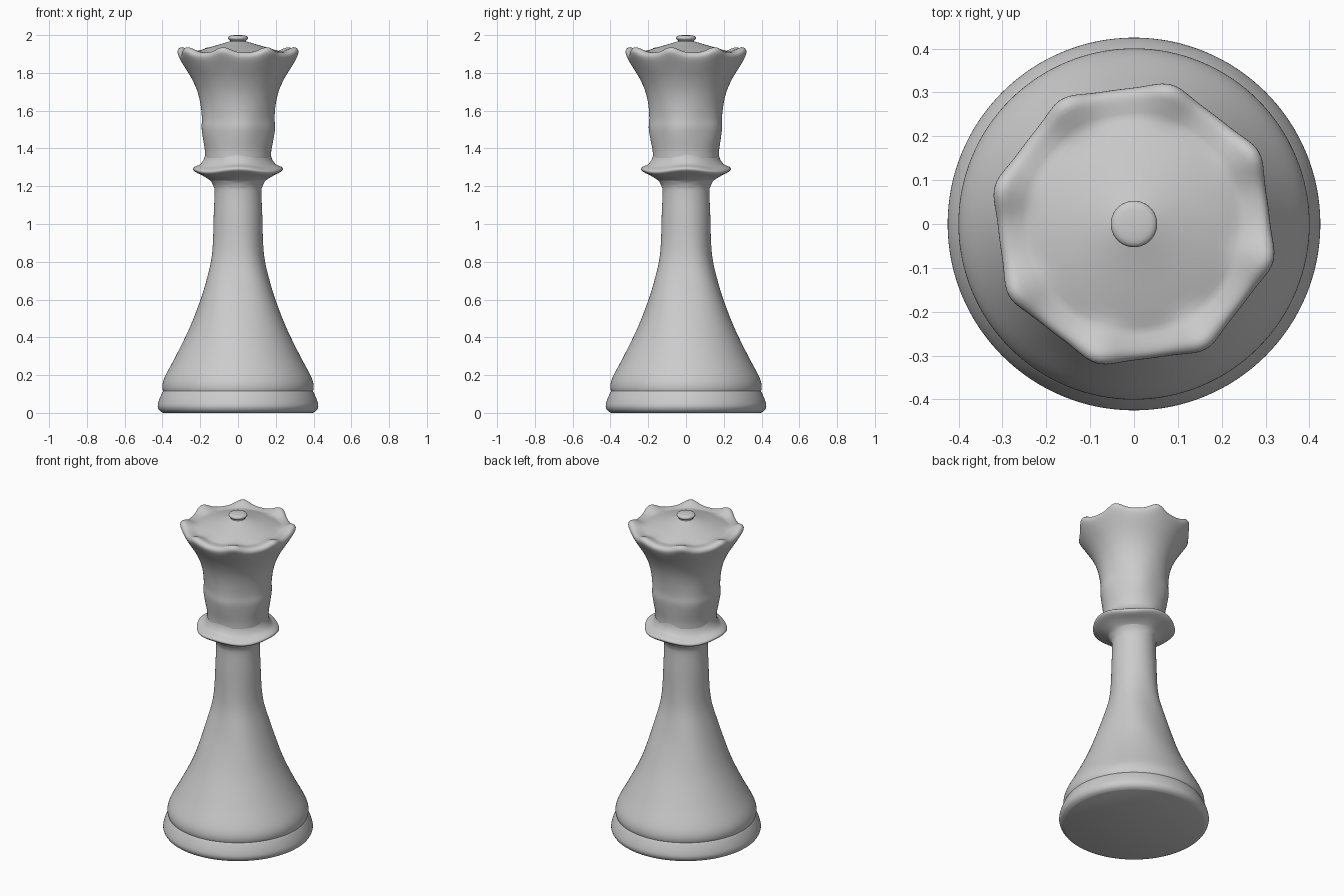
import bpy, bmesh, math
from mathutils import Vector

cube = bpy.data.objects.get("Cube")
if cube:
    bpy.data.objects.remove(cube, do_unlink=True)

grey = bpy.data.materials.new("matte_grey")
grey.use_nodes = True
grey.diffuse_color = (0.6, 0.6, 0.6, 1)
grey.node_tree.nodes["Principled BSDF"].inputs["Base Color"].default_value = grey.diffuse_color

SEGMENTS = 128


def smooth_profile(points, steps=3):
    """Rounds a (radius, height) profile with a curve through its points."""
    pts = [Vector(p) for p in points]
    pts = [pts[0]] + pts + [pts[-1]]
    out = []
    for a, b, c, d in zip(pts, pts[1:], pts[2:], pts[3:]):
        for i in range(steps):
            t = i / steps
            out.append(0.5 * (2 * b + (c - a) * t + (2 * a - 5 * b + 4 * c - d) * t ** 2
                              + (3 * b - a - 3 * c + d) * t ** 3))
    return out + [pts[-1]]


def lathe(name, points, warp=None, close_bottom=False, close_top=False):
    """Turns a profile round z; warp(angle, r, z) returns a changed r and z."""
    bm = bmesh.new()
    rings = []
    for r, z in smooth_profile(points):
        ring = []
        for k in range(SEGMENTS):
            a = math.tau * k / SEGMENTS
            rr, zz = warp(a, r, z) if warp else (r, z)
            ring.append(bm.verts.new((rr * math.cos(a), rr * math.sin(a), zz)))
        rings.append(ring)
    for low, high in zip(rings, rings[1:]):
        for k in range(SEGMENTS):
            n = (k + 1) % SEGMENTS
            bm.faces.new((low[k], low[n], high[n], high[k]))
    if close_bottom:
        bm.faces.new(rings[0][::-1])
    if close_top:
        bm.faces.new(rings[-1])
    mesh = bpy.data.meshes.new(name)
    bm.to_mesh(mesh)
    bm.free()
    mesh.materials.append(grey)
    obj = bpy.data.objects.new(name, mesh)
    bpy.context.collection.objects.link(obj)
    bpy.ops.object.select_all(action="DESELECT")
    obj.select_set(True)
    bpy.context.view_layer.objects.active = obj
    bpy.ops.object.shade_smooth_by_angle(angle=math.radians(50))
    return obj


def bump(z, middle, width):
    return math.exp(-((z - middle) / width) ** 2)


def stem_warp(a, r, z):
    # soft spiral facets on the lower body
    return r * (1 + 0.03 * bump(z, 0.7, 0.25) * math.cos(4 * a + 5 * (z - 0.62) + math.pi)), z


def collar_warp(a, r, z):
    wave = math.cos(4 * a)
    return r * (1 + 0.015 * wave), z + 0.008 * wave * max(0, (r - 0.14) / 0.09)


def head_warp(a, r, z):
    # eight swirled lobes that grow towards the rim
    t = 8 * (a + math.radians(15))
    lobe = math.cos(t + 0.45 * math.sin(t))
    rim = max(0, min(1, (z - 1.68) / 0.17)) * max(0, min(1, (r - 0.225) / 0.07))
    waist = 0.02 * bump(z, 1.5, 0.1) * math.cos(5 * a + 1)
    return r * (1 + 0.032 * rim * lobe + waist), z + 0.014 * rim * lobe


# Foot: rounded disc with a groove above it
lathe("foot", [(0.395, 0), (0.415, 0.012), (0.425, 0.035), (0.419, 0.065),
               (0.407, 0.095), (0.396, 0.115), (0.38, 0.13)], close_bottom=True)

# Flared body rising into the narrow neck
lathe("body", [(0.394, 0.108), (0.4, 0.13), (0.398, 0.16), (0.383, 0.2), (0.34, 0.28),
               (0.29, 0.38), (0.25, 0.47), (0.21, 0.58), (0.178, 0.68), (0.145, 0.8),
               (0.133, 0.9), (0.128, 1.05), (0.124, 1.16), (0.128, 1.2),
               (0.145, 1.23)], stem_warp)

# Wavy collar
lathe("collar", [(0.125, 1.19), (0.14, 1.225), (0.18, 1.25), (0.222, 1.268),
                 (0.236, 1.283), (0.225, 1.296), (0.195, 1.313), (0.176, 1.345),
                 (0.17, 1.38)], collar_warp)

# Head with a scalloped rim and a low domed top
lathe("crown_head", [(0.174, 1.35), (0.176, 1.39), (0.186, 1.45), (0.194, 1.51),
                     (0.192, 1.56), (0.2, 1.64), (0.218, 1.71), (0.248, 1.775),
                     (0.282, 1.83), (0.31, 1.875), (0.319, 1.9), (0.312, 1.916),
                     (0.295, 1.922), (0.265, 1.915), (0.235, 1.911), (0.17, 1.93),
                     (0.1, 1.95), (0.04, 1.968)], head_warp, close_top=True)

# Small button on top
lathe("top_button", [(0.05, 1.96), (0.042, 1.97), (0.052, 1.98), (0.051, 1.99),
                     (0.04, 1.997), (0.015, 2.0)], close_top=True)
